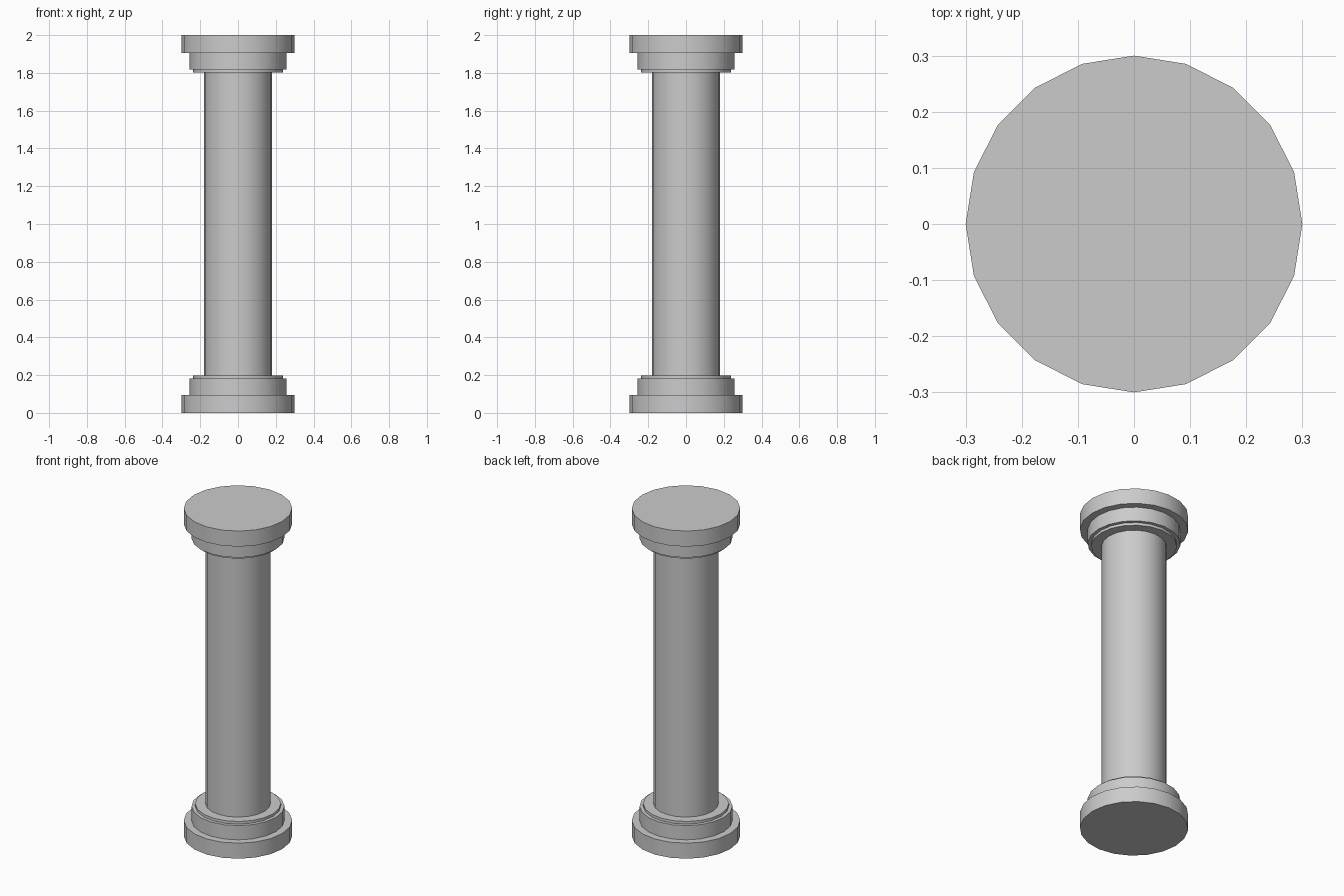
import bpy
import math

if "Cube" in bpy.data.objects:
    bpy.data.objects.remove(bpy.data.objects["Cube"])

SIDES = 20
HEIGHT = 2.0


def drum(name, radius, z0, z1):
    """Upright smooth-sided cylinder between two heights."""
    bpy.ops.mesh.primitive_cylinder_add(
        vertices=SIDES, radius=radius, depth=z1 - z0, location=(0, 0, (z0 + z1) / 2))
    obj = bpy.context.object
    obj.name = name
    bpy.ops.object.shade_smooth_by_angle(angle=math.radians(30))
    return obj


# Stepped rings, listed from the outer end inwards: name, radius, start, end
steps = [
    ("slab", 0.30, 0.0, 0.095),
    ("middle_ring", 0.257, 0.095, 0.182),
    ("thin_ring", 0.237, 0.182, 0.198),
]

# Base, and the same rings flipped for the capital
for name, radius, z0, z1 in steps:
    drum("base_" + name, radius, z0, z1)
    drum("capital_" + name, radius, HEIGHT - z1, HEIGHT - z0)

# Plain shaft
drum("shaft", 0.18, 0.198, HEIGHT - 0.198)
